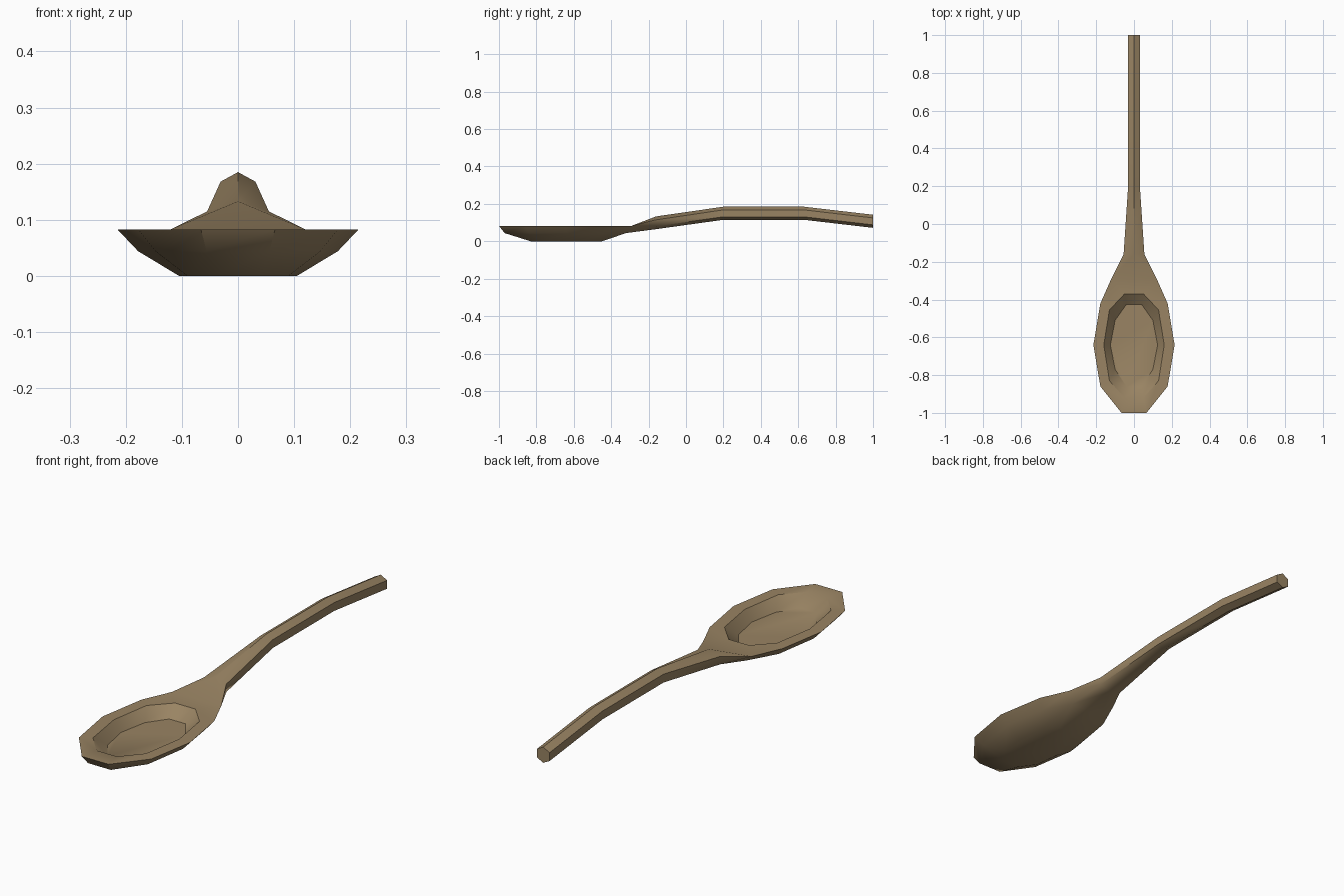
import bpy, bmesh, math

if "Cube" in bpy.data.objects:
    bpy.data.objects.remove(bpy.data.objects["Cube"])

wood = bpy.data.materials.new("tan wood")
wood.diffuse_color = (0.32, 0.23, 0.125, 1)
wood.use_nodes = True
wood.node_tree.nodes["Principled BSDF"].inputs["Base Color"].default_value = wood.diffuse_color

bm = bmesh.new()

def ring(half, z):
    """Open loop of points: right side from tip to neck, then mirrored back."""
    pts = half + [(-x, y) for x, y in reversed(half)]
    return [bm.verts.new((x, y, z)) for x, y in pts]

def bridge(a, b, closed=True):
    n = len(a)
    for i in range(n):
        j = (i + 1) % n
        if not closed and i == n // 2 - 1:
            continue  # gap where the neck joins
        bm.faces.new((a[i], a[j], b[j], b[i]))

# Bowl rings, from underside to rim to inner floor
base = ring([(.04, -.83), (.09, -.76), (.105, -.64), (.09, -.52), (.04, -.45)], 0)
mid = ring([(.056, -.97), (.147, -.84), (.178, -.64), (.147, -.44), (.08, -.32)], .044)
rim = ring([(.066, -1), (.178, -.86), (.215, -.64), (.178, -.42), (.12, -.29)], .083)
lip = ring([(.05, -.92), (.13, -.83), (.16, -.64), (.13, -.455), (.05, -.37)], .083)
floor = ring([(.04, -.86), (.1, -.77), (.125, -.64), (.1, -.51), (.04, -.425)], .036)
bm.faces.new(base)
bridge(base, mid)
bridge(mid, rim, closed=False)
bridge(rim, lip)
bridge(lip, floor)
bm.faces.new(floor)

# Handle: six-sided sections (y, half width, ridge, upper side, lower side, keel)
def section(y, w, top, hi, lo, bot):
    pts = [(0, top), (w, hi), (w, lo), (0, bot), (-w, lo), (-w, hi)]
    return [bm.verts.new((x, y, z)) for x, z in pts]

secs = [section(*s) for s in (
    (-.16, .055, .133, .115, .08, .065),
    (.2, .031, .185, .168, .131, .115),
    (.63, .031, .185, .168, .131, .115),
    (1, .031, .142, .125, .088, .072))]
for a, b in zip(secs, secs[1:]):
    bridge(a, b)
bm.faces.new(secs[-1])

# Neck joining the bowl to the handle
n = secs[0]
rr, rl, mr, ml = rim[4], rim[5], mid[4], mid[5]
for f in ((rr, n[1], n[0]), (rr, n[0], rl), (rl, n[0], n[5]),
          (rr, mr, n[2], n[1]), (rl, n[5], n[4], ml),
          (mr, n[3], n[2]), (mr, ml, n[3]), (ml, n[4], n[3])):
    bm.faces.new(f)

bmesh.ops.recalc_face_normals(bm, faces=bm.faces)
me = bpy.data.meshes.new("spoon")
bm.to_mesh(me)
bm.free()
me.materials.append(wood)
spoon = bpy.data.objects.new("spoon", me)
bpy.context.collection.objects.link(spoon)
bpy.context.view_layer.objects.active = spoon
spoon.select_set(True)
bpy.ops.object.shade_smooth_by_angle(angle=math.radians(40))
